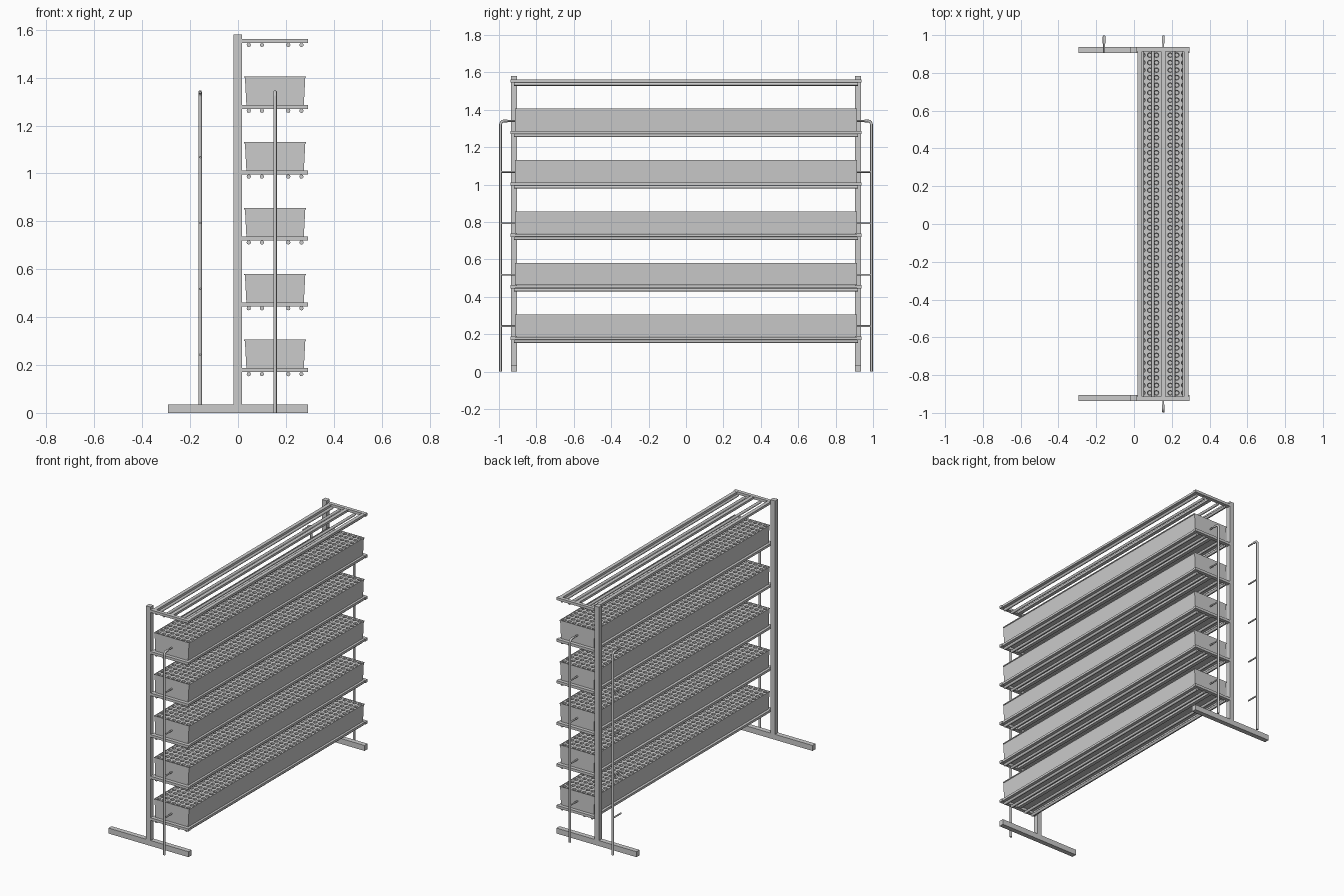
import bpy, bmesh, math
from mathutils import Vector

if "Cube" in bpy.data.objects:
    bpy.data.objects.remove(bpy.data.objects["Cube"])

TIER, FIRST = 0.275, 0.187          # tier spacing, top of lowest shelf frame
CX = 0.155                          # centre line of shelves
END = 0.914                         # half length of trays


def new_object(name, bm):
    mesh = bpy.data.meshes.new(name)
    bm.to_mesh(mesh)
    bm.free()
    ob = bpy.data.objects.new(name, mesh)
    bpy.context.collection.objects.link(ob)
    return ob


def add_box(bm, x0, x1, y0, y1, z0, z1):
    ret = bmesh.ops.create_cube(bm, size=1)
    for v in ret["verts"]:
        v.co = Vector(((x0 + x1) / 2 + v.co.x * (x1 - x0),
                       (y0 + y1) / 2 + v.co.y * (y1 - y0),
                       (z0 + z1) / 2 + v.co.z * (z1 - z0)))


def box(name, *dims):
    bm = bmesh.new()
    add_box(bm, *dims)
    return new_object(name, bm)


def pipe(name, points, radius):
    cu = bpy.data.curves.new(name, "CURVE")
    cu.dimensions = "3D"
    cu.bevel_depth = radius
    cu.bevel_resolution = 2
    cu.use_fill_caps = True
    sp = cu.splines.new("POLY")
    sp.points.add(len(points) - 1)
    for p, co in zip(sp.points, points):
        p.co = (*co, 1)
    ob = bpy.data.objects.new(name, cu)
    bpy.context.collection.objects.link(ob)
    return ob


def tray_shell():
    # tapered trough with a small lip, open at the top
    half = [(0.120, 0.0), (0.126, 0.113), (0.130, 0.113), (0.130, 0.119), (0.126, 0.119)]
    profile = [(-x, z) for x, z in reversed(half)] + half
    bm = bmesh.new()
    a = [bm.verts.new((x, -END, z)) for x, z in profile]
    b = [bm.verts.new((x, END, z)) for x, z in profile]
    for i in range(len(profile) - 1):
        bm.faces.new((a[i], a[i + 1], b[i + 1], b[i]))
    bm.faces.new(a)
    bm.faces.new(b[::-1])
    bmesh.ops.recalc_face_normals(bm, faces=bm.faces)
    return new_object("tray", bm)


def cell_sheet():
    # planting sheet: grid of square cells with round cups
    cols, rows, z, depth, r = 7, 46, 0.117, 0.02, 0.013
    sx, sy = 0.252 / cols, 2 * END / rows
    bm = bmesh.new()
    for i in range(cols):
        for j in range(rows):
            cx, cy = (i - (cols - 1) / 2) * sx, (j - (rows - 1) / 2) * sy
            outer, rim, low = [], [], []
            for k in range(8):
                c, s = math.cos(k * math.pi / 4), math.sin(k * math.pi / 4)
                outer.append(bm.verts.new((cx + round(c) * sx / 2, cy + round(s) * sy / 2, z)))
                rim.append(bm.verts.new((cx + c * r, cy + s * r, z)))
                low.append(bm.verts.new((cx + c * r * 0.8, cy + s * r * 0.8, z - depth)))
            for k in range(8):
                n = (k + 1) % 8
                bm.faces.new((outer[k], outer[n], rim[n], rim[k]))
                bm.faces.new((rim[k], rim[n], low[n], low[k]))
            bm.faces.new(low)
    bmesh.ops.remove_doubles(bm, verts=bm.verts, dist=0.0005)
    return new_object("planting_sheet", bm)


def place_copies(ob, heights):
    ob.location = (CX, 0, heights[0])
    for h in heights[1:]:
        dup = ob.copy()
        dup.location = (CX, 0, h)
        bpy.context.collection.objects.link(dup)


# end posts and feet
for side, tag in ((-1, "front"), (1, "back")):
    y0, y1 = sorted((side * 0.904, side * 0.936))
    box(tag + "_post", -0.018, 0.016, y0, y1, 0.036, 1.58)
    box(tag + "_foot", -0.293, 0.293, y0, y1, 0, 0.036)

# shelf frames with long rails, and lamp tubes slung beneath
for tier in range(6):
    top = FIRST + TIER * tier
    bm = bmesh.new()
    for y in (-0.925, 0.925):
        add_box(bm, 0.016, 0.293, y - 0.012, y + 0.012, top - 0.017, top)
    for x in (0.031, CX, 0.277):
        add_box(bm, x - 0.012, x + 0.012, -0.913, 0.913, top - 0.016, top - 0.001)
    new_object("shelf_frame", bm)
    for x in (0.045, 0.1, 0.21, 0.265):
        z = top - 0.025
        pipe("lamp_tube", [(x, -0.92, z), (x, 0.92, z)], 0.009)

# trays and planting sheets
levels = [FIRST + TIER * t for t in range(5)]
place_copies(tray_shell(), levels)
place_copies(cell_sheet(), levels)

# water pipes with a bent top and a thin branch at every tier
for x, side, tag in ((CX, -1, "front_feed"), (CX, 1, "back_feed"), (-0.158, 1, "back_drain")):
    zt, yo, bend = 1.34, 0.9915, 0.02
    path = [(x, side * yo, 0)]
    for k in range(7):
        a = k / 6 * math.pi / 2
        path.append((x, side * (yo - bend + bend * math.cos(a)), zt - bend + bend * math.sin(a)))
    path.append((x, side * 0.955, zt))
    pipe(tag + "_pipe", path, 0.0075)
    for t in range(5):
        z = 0.243 + TIER * t
        z = min(z, zt)
        pipe(tag + "_branch", [(x, side * (0.96 if t == 4 else yo), z), (x, side * 0.905, z)], 0.005)

# turn pipes into meshes with smooth sides
bpy.ops.object.select_all(action="DESELECT")
curves = [o for o in bpy.context.scene.objects if o.type == "CURVE"]
for o in curves:
    o.select_set(True)
bpy.context.view_layer.objects.active = curves[0]
bpy.ops.object.convert(target="MESH")
bpy.ops.object.shade_smooth_by_angle(angle=math.radians(50))
